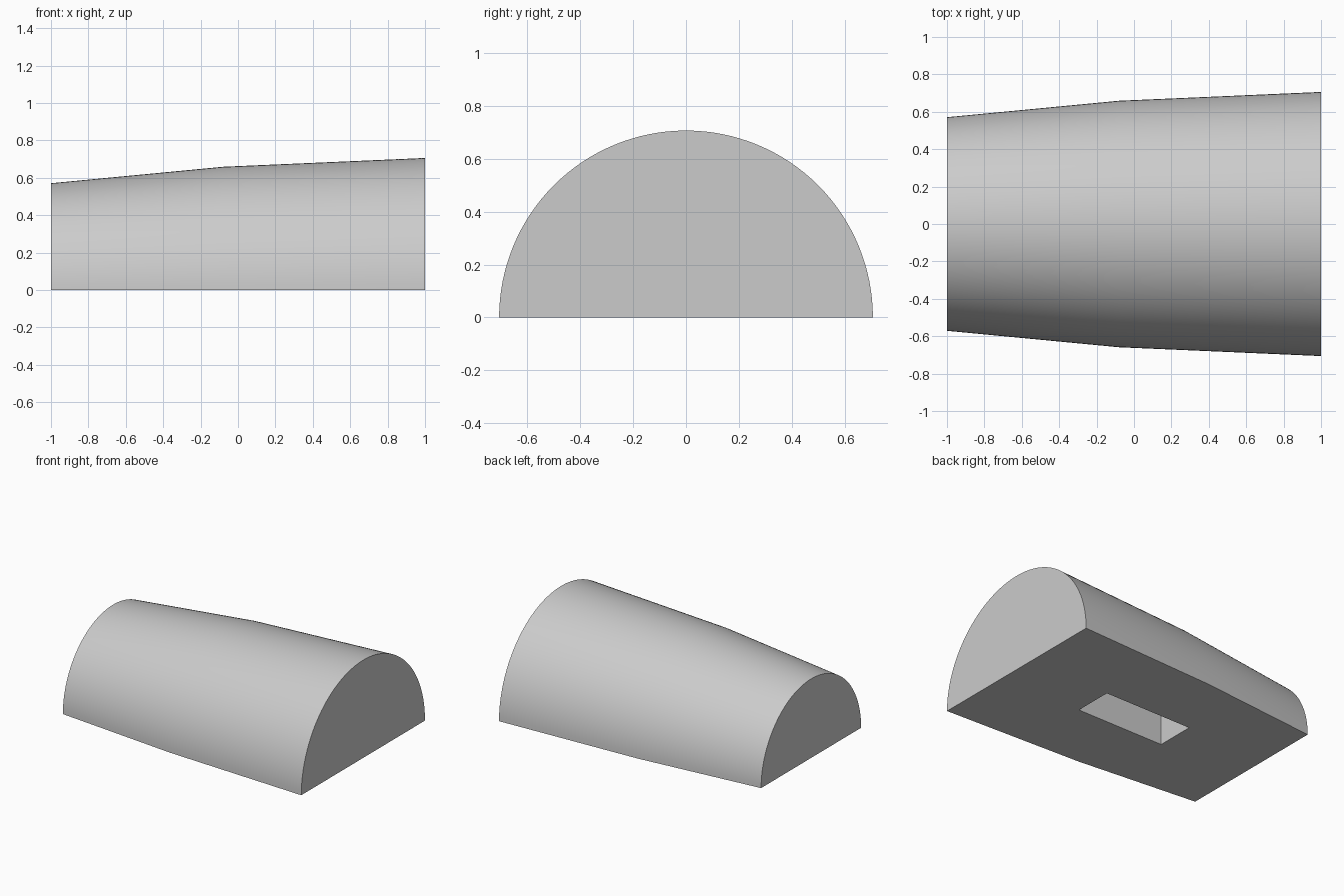
import bpy, bmesh
from math import pi, cos, sin, radians

cube = bpy.data.objects.get("Cube")
if cube:
    bpy.data.objects.remove(cube, do_unlink=True)

SEGMENTS = 64
STATIONS = [(-1, 0.571), (-0.08, 0.659), (1, 0.706)]  # x, radius
SLOT = (0.70, 0.284, 0.30)  # length, width, depth

grey = bpy.data.materials.new("light grey")
grey.use_nodes = True
colour = (0.6, 0.6, 0.6, 1)
grey.diffuse_color = colour
grey.node_tree.nodes["Principled BSDF"].inputs["Base Color"].default_value = colour

# Tapered half-round body, lofted through half-circle sections
bm = bmesh.new()
rings = [[bm.verts.new((x, -r * cos(pi * i / SEGMENTS), r * sin(pi * i / SEGMENTS)))
          for i in range(SEGMENTS + 1)] for x, r in STATIONS]
for a, b in zip(rings, rings[1:]):
    for i in range(SEGMENTS):
        bm.faces.new((a[i], b[i], b[i + 1], a[i + 1]))
bm.faces.new(rings[0])
bm.faces.new(rings[-1])
bm.faces.new([r[0] for r in rings] + [r[-1] for r in reversed(rings)])  # flat base
bmesh.ops.recalc_face_normals(bm, faces=bm.faces)
mesh = bpy.data.meshes.new("half_round_body")
bm.to_mesh(mesh)
bm.free()
body = bpy.data.objects.new("half_round_body", mesh)
bpy.context.collection.objects.link(body)
mesh.materials.append(grey)

# Rectangular slot cut up into the base
bpy.ops.mesh.primitive_cube_add(size=1)
cutter = bpy.context.object
cutter.name = "slot_cutter"
cutter.scale = (SLOT[0], SLOT[1], SLOT[2] * 2)
cutter.hide_render = True
cutter.data.materials.append(grey)
cut = body.modifiers.new("slot", "BOOLEAN")
cut.operation = "DIFFERENCE"
cut.solver = "EXACT"
cut.object = cutter

bpy.ops.object.select_all(action="DESELECT")
body.select_set(True)
bpy.context.view_layer.objects.active = body
bpy.ops.object.modifier_apply(modifier=cut.name)
bpy.data.objects.remove(cutter, do_unlink=True)
bpy.ops.object.shade_smooth_by_angle(angle=radians(30))
